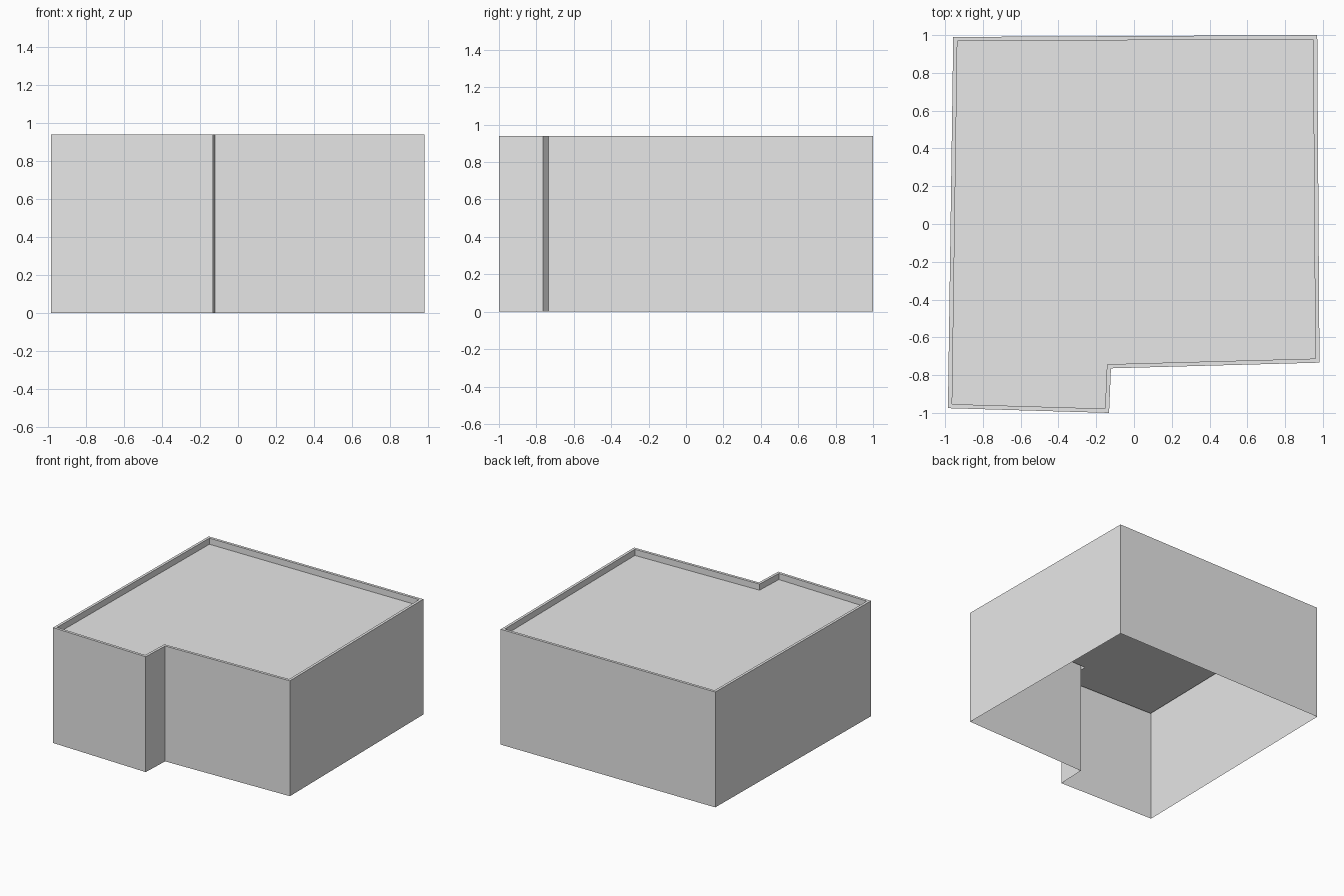
import bpy
import bmesh

HEIGHT = 0.94
PARAPET_DEPTH = 0.05
PARAPET_WIDTH = 0.022
# Footprint, counter-clockwise seen from above
FOOTPRINT = [(-0.985, -0.975), (-0.132, -1.0), (-0.122, -0.764),
             (0.982, -0.734), (0.97, 1.0), (-0.957, 0.99)]

cube = bpy.data.objects.get("Cube")
if cube:
    bpy.data.objects.remove(cube, do_unlink=True)

# Single plain grey material
grey = bpy.data.materials.new("plain_grey")
grey.use_nodes = True
grey.diffuse_color = (0.8, 0.8, 0.8, 1)
grey.node_tree.nodes["Principled BSDF"].inputs["Base Color"].default_value = (0.8, 0.8, 0.8, 1)

bm = bmesh.new()

# Outer walls, open at the bottom
base = [bm.verts.new((x, y, 0)) for x, y in FOOTPRINT]
top = [bm.verts.new((x, y, HEIGHT)) for x, y in FOOTPRINT]
n = len(FOOTPRINT)
for i in range(n):
    j = (i + 1) % n
    bm.faces.new((base[i], base[j], top[j], top[i]))
roof = bm.faces.new(top)
bm.normal_update()

# Parapet rim around the roof
bmesh.ops.inset_region(bm, faces=[roof], thickness=PARAPET_WIDTH,
                       use_boundary=True, use_even_offset=True)

# Sunken roof deck
deck = bmesh.ops.extrude_discrete_faces(bm, faces=[roof])["faces"][0]
bmesh.ops.translate(bm, verts=list(deck.verts), vec=(0, 0, -PARAPET_DEPTH))
bm.normal_update()

mesh = bpy.data.meshes.new("building_shell")
bm.to_mesh(mesh)
bm.free()
mesh.materials.append(grey)
building = bpy.data.objects.new("building_shell", mesh)
bpy.context.collection.objects.link(building)
